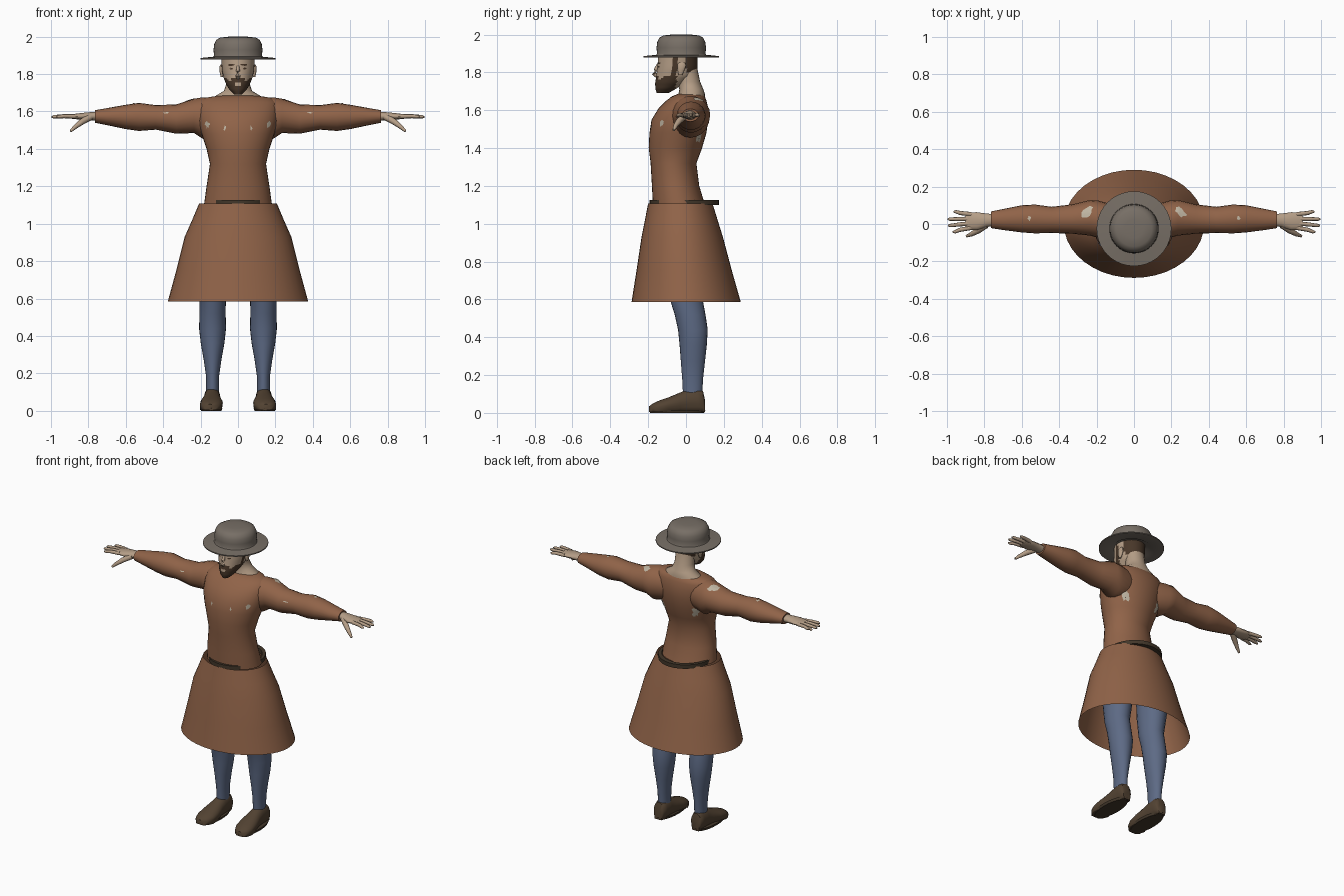
import bpy, bmesh, math, random
from mathutils import Vector

random.seed(4)
cube = bpy.data.objects.get("Cube")
if cube:
    bpy.data.objects.remove(cube)


def material(name, *rgb):
    m = bpy.data.materials.new(name)
    m.use_nodes = True
    m.diffuse_color = (*rgb, 1)
    m.node_tree.nodes["Principled BSDF"].inputs["Base Color"].default_value = (*rgb, 1)
    return m


COAT = material("brown_wool", 0.28, 0.125, 0.065)
HOSE = material("blue_hose", 0.11, 0.145, 0.235)
SKIN = material("skin", 0.46, 0.34, 0.24)
PALE = material("pale_lining", 0.52, 0.46, 0.36)
FELT = material("grey_felt", 0.185, 0.158, 0.132)
SHOE = material("shoe_leather", 0.085, 0.055, 0.032)
BELT = material("belt_leather", 0.055, 0.038, 0.023)
HAIR = material("dark_hair", 0.065, 0.038, 0.022)


def finish(name, bm, mat, angle=50):
    bmesh.ops.recalc_face_normals(bm, faces=bm.faces)
    me = bpy.data.meshes.new(name)
    bm.to_mesh(me)
    bm.free()
    ob = bpy.data.objects.new(name, me)
    bpy.context.collection.objects.link(ob)
    me.materials.append(mat)
    bpy.ops.object.select_all(action="DESELECT")
    ob.select_set(True)
    bpy.context.view_layer.objects.active = ob
    bpy.ops.object.shade_smooth_by_angle(angle=math.radians(angle))
    return ob


def skin_rings(name, rings, mat, n, caps, angle=50):
    """Bridge rings given as (centre, half axis u, half axis v)."""
    bm = bmesh.new()
    loops = []
    for c, u, v in rings:
        steps = [2 * math.pi * i / n for i in range(n)]
        loops.append([bm.verts.new(c + u * math.cos(a) + v * math.sin(a)) for a in steps])
    for lo, hi in zip(loops, loops[1:]):
        for i in range(n):
            j = (i + 1) % n
            bm.faces.new((lo[i], lo[j], hi[j], hi[i]))
    if caps:
        bm.faces.new(loops[0])
        bm.faces.new(loops[-1])
    return finish(name, bm, mat, angle)


def upright(name, rows, mat, n=28, caps=True, x=0.0, angle=50):
    """Rows of (z, half width, y front, y back[, x offset])."""
    rings = []
    for z, w, y0, y1, *dx in rows:
        c = Vector((x + (dx[0] if dx else 0), (y0 + y1) / 2, z))
        rings.append((c, Vector((w, 0, 0)), Vector((0, (y1 - y0) / 2, 0))))
    return skin_rings(name, rings, mat, n, caps, angle)


def sideways(name, rows, mat, s, n=20):
    """Rows of (x, y front, y back, z low, z high), on side s."""
    rings = [(Vector((s * x, (a + b) / 2, (lo + hi) / 2)),
              Vector((0, (b - a) / 2, 0)), Vector((0, 0, (hi - lo) / 2)))
             for x, a, b, lo, hi in rows]
    return skin_rings(name, rings, mat, n, True)


def tube(name, pts, mat, s=1, n=8):
    """Round limb through (x, y, z, radius) points."""
    rings = []
    path = [Vector((s * p[0], p[1], p[2])) for p in pts]
    for i, p in enumerate(pts):
        d = path[min(i + 1, len(path) - 1)] - path[max(i - 1, 0)]
        q = d.to_track_quat("Z", "Y")
        rings.append((path[i], q @ Vector((p[3], 0, 0)), q @ Vector((0, p[3], 0))))
    return skin_rings(name, rings, mat, n, True)


def patch(name, target, centre, normal, w, h, mat=PALE):
    """Ragged thin plate laid onto a target surface."""
    bm = bmesh.new()
    q = Vector(normal).to_track_quat("Z", "Y")
    hub = bm.verts.new(centre)
    inner, outer = [], []
    for i in range(14):
        a = 2 * math.pi * i / 14
        k = random.uniform(0.6, 1.15)
        off = q @ Vector((w * k * math.cos(a), h * k * math.sin(a), 0))
        inner.append(bm.verts.new(Vector(centre) + off * 0.5))
        outer.append(bm.verts.new(Vector(centre) + off))
    for i in range(14):
        j = (i + 1) % 14
        bm.faces.new((hub, inner[i], inner[j]))
        bm.faces.new((inner[i], outer[i], outer[j], inner[j]))
    ob = finish(name, bm, mat)
    wrap = ob.modifiers.new("lay_on", "SHRINKWRAP")
    wrap.target = target
    wrap.wrap_mode = "ABOVE_SURFACE"
    wrap.offset = 0.003


# Coat body and open skirt
torso = upright("coat_body", [
    (1.1, .182, -.175, .1), (1.2, .168, -.18, .07), (1.32, .15, -.187, .055),
    (1.4, .168, -.197, .085), (1.48, .195, -.193, .108), (1.55, .212, -.182, .118),
    (1.61, .215, -.145, .118), (1.65, .21, -.105, .108), (1.673, .18, -.075, .1),
    (1.685, .1, -.045, .09)], COAT, 36)
upright("coat_skirt", [
    (.585, .375, -.288, .29), (.75, .33, -.262, .243), (.93, .285, -.235, .195),
    (1.02, .245, -.217, .167), (1.108, .208, -.2, .14)], COAT, 40, caps=False)

# Belt: a closed band with its inner wall
upright("belt", [(1.1, .155, -.17, .145), (1.1, .172, -.193, .174),
                 (1.126, .172, -.193, .174), (1.126, .155, -.17, .145),
                 (1.1, .155, -.17, .145)], BELT, 36, caps=False, angle=30)

# Neck, and head with hair and beard coloured by position
upright("neck", [(1.64, .14, -.05, .1), (1.685, .118, -.04, .1), (1.71, .075, -.035, .092),
                 (1.75, .062, -.045, .075), (1.82, .062, -.06, .06)], SKIN, 24)
profile = [(1.692, .022, -.155, -.09), (1.715, .045, -.162, -.05), (1.745, .063, -.163, .0),
           (1.78, .077, -.157, .045), (1.82, .086, -.152, .06), (1.9, .09, -.145, .062)]
rows = []
for a, b in zip(profile, profile[1:]):
    rows += [[p + (q - p) * k / 4 for p, q in zip(a, b)] for k in range(4)]
head = upright("head", rows + [profile[-1]], SKIN, 48)
head.data.materials.append(HAIR)
for f in head.data.polygons:
    x, y, z = f.center
    beard = y < -.055 and z < 1.757 + max(0, abs(x) - .035) * .7
    lips = abs(x) < .016 and 1.74 < z < 1.75
    moustache = y < -.1 and abs(x) < .036 and 1.757 <= z < 1.778
    sideburn = -.075 < y < -.05 and z > 1.745
    crown = y > .0 and z > 1.8
    f.material_index = int((beard and not lips) or moustache or sideburn or crown)

# Nose, eyes, brows and ears
tube("nose", [(0, -.146, 1.845, .007), (0, -.16, 1.812, .011), (0, -.168, 1.792, .013),
              (0, -.155, 1.78, .01)], SKIN)
for s, side in ((1, "left"), (-1, "right")):
    patch(side + "_brow", head, (s * .036, -.138, 1.849), (0, -1, 0), .025, .006, HAIR)
    patch(side + "_eye", head, (s * .034, -.139, 1.829), (0, -1, 0), .013, .005, HAIR)
    upright(side + "_ear", [(1.785, .006, -.04, -.02), (1.81, .011, -.045, -.008),
                            (1.84, .012, -.047, .002), (1.852, .006, -.038, -.008)],
            SKIN, 10, x=s * .087)

# Brimmed hat
hat = [(.1, 1.895), (.12, 1.882), (.2, 1.879), (.2, 1.886), (.132, 1.893), (.128, 1.9),
       (.131, 1.93), (.127, 1.96), (.116, 1.983), (.095, 1.995), (.05, 2), (.005, 2)]
upright("hat", [(z, r, -.025 - r, -.025 + r) for r, z in hat], FELT, 40)

for s, side in ((1, "left"), (-1, "right")):
    # Sleeve
    sleeve = sideways(side + "_sleeve", [
        (.1, -.07, .1, 1.47, 1.67), (.19, -.075, .125, 1.455, 1.676),
        (.235, -.062, .128, 1.485, 1.668), (.33, -.052, .105, 1.481, 1.638),
        (.44, -.048, .092, 1.503, 1.634), (.53, -.05, .104, 1.496, 1.646),
        (.6, -.045, .1, 1.506, 1.636), (.7, -.032, .08, 1.527, 1.618),
        (.765, -.022, .067, 1.54, 1.607)], COAT, s)

    # Hand: palm, fingers, thumb
    sideways(side + "_palm", [
        (.74, -.008, .052, 1.547, 1.6), (.79, -.016, .056, 1.553, 1.597),
        (.84, -.033, .063, 1.556, 1.592), (.885, -.03, .062, 1.56, 1.586),
        (.9, -.024, .056, 1.565, 1.583)], SKIN, s, 14)
    tips = [(.97, -.042), (.995, -.008), (.997, .026), (.965, .066)]
    for i, (tx, ty) in enumerate(tips):
        y = -.02 + i * .024
        tube(f"{side}_finger_{i + 1}", [(.87, y, 1.574, .012), (.93, (y + ty) / 2, 1.575, .011),
                                        (tx - .012, ty, 1.572, .009), (tx, ty, 1.57, .004)],
             SKIN, s)
    tube(side + "_thumb", [(.79, -.005, 1.57, .018), (.835, -.035, 1.545, .017),
                           (.87, -.055, 1.518, .012), (.895, -.065, 1.495, .007)], SKIN, s)

    # Leg, reaching the hip under the skirt
    upright(side + "_leg", [
        (.95, .09, -.14, .1, -.03), (.75, .085, -.12, .085, -.02), (.6, .071, -.085, .088),
        (.52, .07, -.06, .103), (.44, .072, -.042, .115), (.36, .063, -.034, .11),
        (.27, .047, -.027, .1), (.18, .034, -.02, .09), (.08, .034, -.015, .085)],
        HOSE, 24, x=s * .136 if s > 0 else -.136)

    # Shoe: sections from heel to toe, splayed slightly outward
    sections = [(.1, .14, .028, .07), (.09, .139, .038, .115), (.06, .138, .044, .13),
                (.01, .138, .044, .125), (-.03, .139, .048, .108), (-.09, .141, .06, .083),
                (-.14, .144, .06, .066), (-.175, .147, .047, .05), (-.195, .149, .025, .035)]
    shoe = skin_rings(side + "_shoe", [
        (Vector((s * cx, y, top / 2)), Vector((w, 0, 0)), Vector((0, 0, top / 2)))
        for y, cx, w, top in sections], SHOE, 24, True)
    for v in shoe.data.vertices:
        # Flatten the sole and square the lower sides
        if v.co.z < .025:
            v.co.z = .004
    sole = upright(side + "_sole", [(0, .055, -.19, .095), (.016, .06, -.197, .103)],
                   BELT, 24, x=s * .143, angle=30)

    # Ragged worn patches
    patch(side + "_shoulder_patch", sleeve, (s * .25, .07, 1.665), (s * .2, .2, 1), .042, .028)
    patch(side + "_back_patch", torso, (s * .135, .09, 1.455), (s * .5, 1, 0), .026, .042)
    patch(side + "_chest_patch", torso, (s * .165, -.13, 1.53), (s * .6, -1, 0), .018, .02)
    patch(side + "_front_nick", torso, (s * .07, -.18, 1.51), (0, -1, 0), .007, .014)
    patch(side + "_elbow_nick", sleeve, (s * .385, -.04, 1.59), (0, -1, .5), .018, .004)
    patch(side + "_forearm_nick", sleeve, (s * .56, .03, 1.645), (0, 0, 1), .01, .014)
